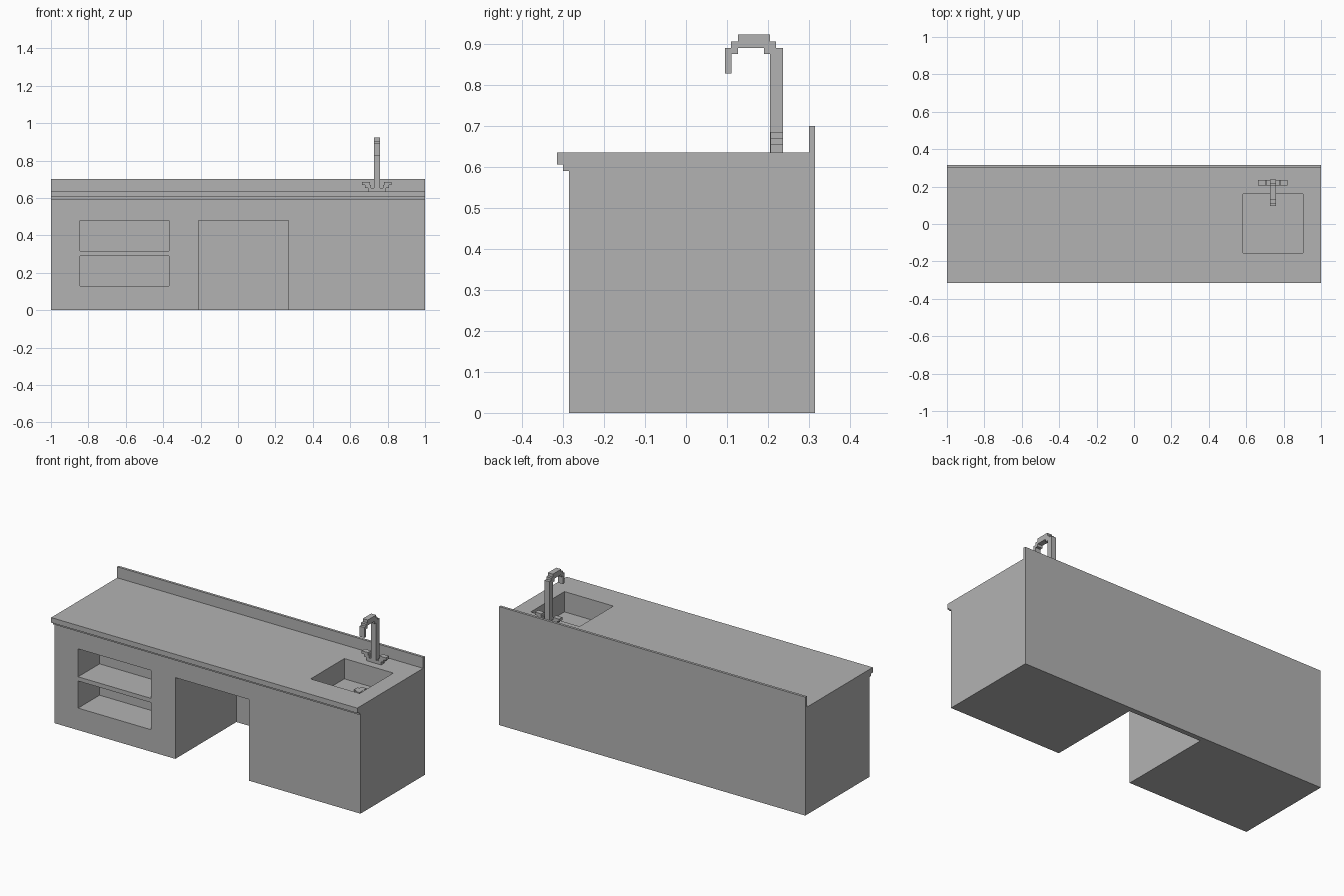
import bpy
import bmesh

cube = bpy.data.objects.get("Cube")
if cube:
    bpy.data.objects.remove(cube, do_unlink=True)

grey = bpy.data.materials.new("plain grey")
grey.use_nodes = True
COLOUR = (0.45, 0.45, 0.45, 1)
grey.diffuse_color = COLOUR
grey.node_tree.nodes["Principled BSDF"].inputs["Base Color"].default_value = COLOUR


def finish(name, bm):
    bmesh.ops.recalc_face_normals(bm, faces=bm.faces)
    mesh = bpy.data.meshes.new(name)
    bm.to_mesh(mesh)
    bm.free()
    mesh.materials.append(grey)
    obj = bpy.data.objects.new(name, mesh)
    bpy.context.collection.objects.link(obj)
    return obj


def extrude_x(name, profile, x0, x1):
    """Extrude a (y, z) outline along x."""
    bm = bmesh.new()
    face = bm.faces.new([bm.verts.new((x0, y, z)) for y, z in profile])
    moved = bmesh.ops.extrude_face_region(bm, geom=[face])["geom"]
    verts = [v for v in moved if isinstance(v, bmesh.types.BMVert)]
    bmesh.ops.translate(bm, verts=verts, vec=(x1 - x0, 0, 0))
    return finish(name, bm)


def box(name, x, y, z):
    return extrude_x(name, [(y[0], z[0]), (y[1], z[0]), (y[1], z[1]), (y[0], z[1])], *x)


def cut(target, name, x, y, z):
    cutter = box(name, x, y, z)
    cutter.hide_render = True
    cutter.hide_viewport = True
    cutter.display_type = 'WIRE'
    mod = target.modifiers.new(name, 'BOOLEAN')
    mod.operation = 'DIFFERENCE'
    mod.solver = 'EXACT'
    mod.object = cutter
    return cutter


# Cabinet with stepped counter lip and backsplash, one outline
counter = extrude_x("counter_cabinet", [
    (-0.285, 0), (0.315, 0), (0.315, 0.70), (0.30, 0.70), (0.30, 0.635),
    (-0.315, 0.635), (-0.315, 0.605), (-0.30, 0.605), (-0.30, 0.59), (-0.285, 0.59)], -1, 1)

# Knee space, two open shelves and the sink basin
cutters = [
    cut(counter, "knee_space_cutter", (-0.21, 0.27), (-0.5, 0.285), (-0.1, 0.48)),
    cut(counter, "upper_shelf_cutter", (-0.845, -0.37), (-0.5, -0.085), (0.315, 0.48)),
    cut(counter, "lower_shelf_cutter", (-0.845, -0.37), (-0.5, -0.085), (0.13, 0.29)),
    cut(counter, "sink_cutter", (0.583, 0.903), (-0.155, 0.16), (0.515, 0.8)),
]
bpy.context.view_layer.update()
baked = bpy.data.meshes.new_from_object(
    counter.evaluated_get(bpy.context.evaluated_depsgraph_get()))
counter.modifiers.clear()
counter.data = baked
for cutter in cutters:
    bpy.data.objects.remove(cutter, do_unlink=True)

# Blocky gooseneck tap
MID = 0.743
extrude_x("tap_neck", [
    (0.095, 0.828), (0.095, 0.89), (0.11, 0.89), (0.11, 0.905), (0.127, 0.905),
    (0.127, 0.922), (0.205, 0.922), (0.205, 0.905), (0.22, 0.905), (0.22, 0.89),
    (0.237, 0.89), (0.237, 0.635), (0.205, 0.635), (0.205, 0.875), (0.19, 0.875),
    (0.19, 0.89), (0.127, 0.89), (0.127, 0.875), (0.111, 0.875), (0.111, 0.828)],
    MID - 0.016, MID + 0.016)

# Stepped tap handles on both sides
DEPTH = (0.206, 0.236)
for side, s in (("left", 1), ("right", -1)):
    for part, a, b, z in (("foot", 0.016, 0.048, (0.635, 0.654)),
                          ("step", 0.032, 0.064, (0.654, 0.669)),
                          ("grip", 0.038, 0.079, (0.669, 0.685))):
        box(f"{side}_handle_{part}", sorted((MID + s * a, MID + s * b)), DEPTH, z)

# Cross-shaped sink drain
box("drain_bar_across", (MID - 0.032, MID + 0.032), (0.066, 0.099), (0.515, 0.522))
box("drain_bar_along", (MID - 0.016, MID + 0.016), (0.05, 0.115), (0.515, 0.523))
